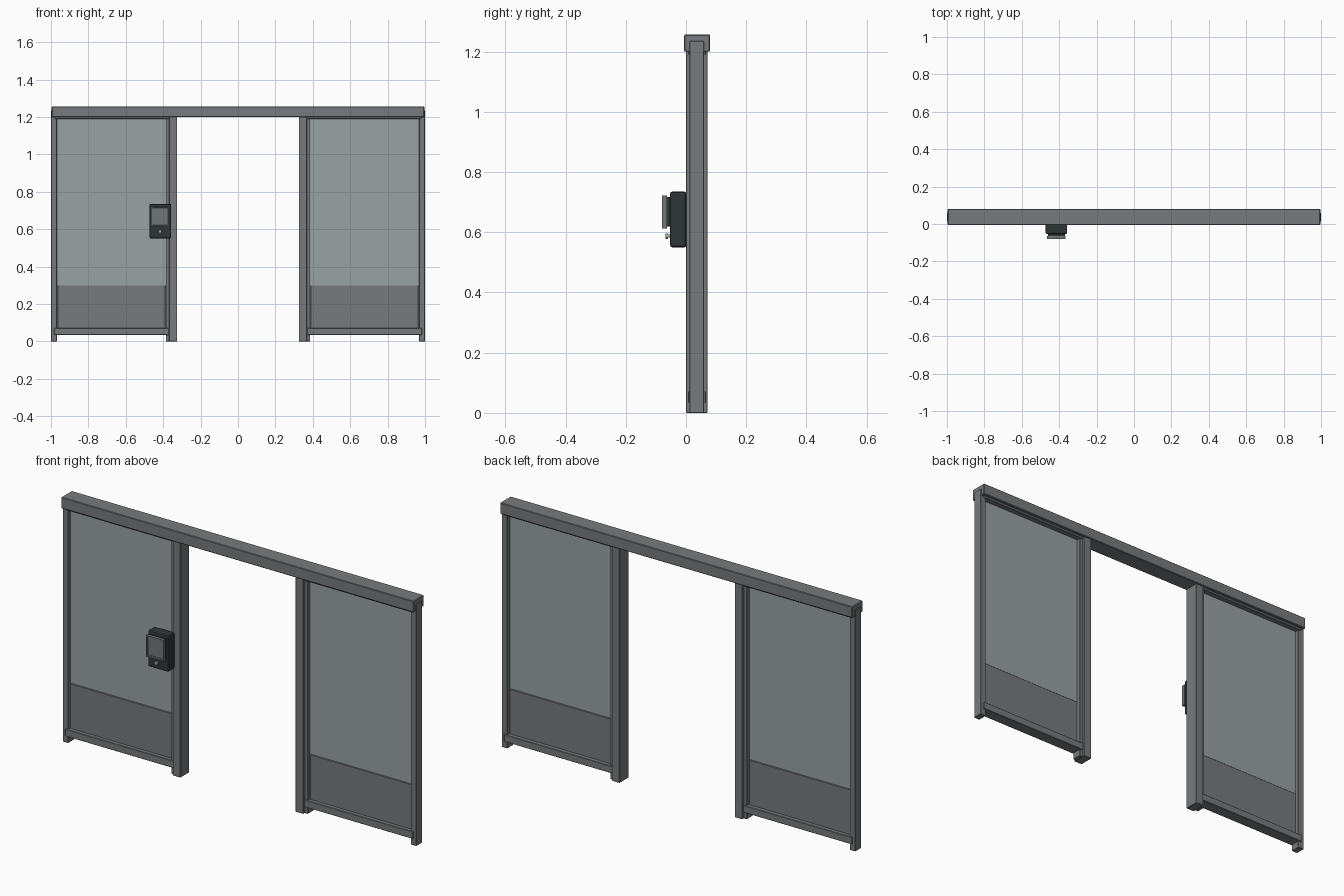
import bpy
import bmesh
import math
from mathutils import Matrix

if "Cube" in bpy.data.objects:
    bpy.data.objects.remove(bpy.data.objects["Cube"])


def material(name, r, g, b):
    m = bpy.data.materials.new(name)
    m.diffuse_color = (r, g, b, 1)
    m.use_nodes = True
    m.node_tree.nodes["Principled BSDF"].inputs["Base Color"].default_value = m.diffuse_color
    return m


METAL = material("grey metal", 0.185, 0.193, 0.205)
GLASS = material("pale glass", 0.315, 0.36, 0.37)
DARK = material("dark housing", 0.028, 0.036, 0.036)
SCREEN = material("screen grey", 0.16, 0.18, 0.18)
STEEL = material("light steel", 0.4, 0.42, 0.43)


def finish(name, bm, mat, bevel=0.0, segments=1):
    mesh = bpy.data.meshes.new(name)
    bm.to_mesh(mesh)
    bm.free()
    obj = bpy.data.objects.new(name, mesh)
    bpy.context.collection.objects.link(obj)
    mesh.materials.append(mat)
    if bevel:
        mod = obj.modifiers.new("edge", 'BEVEL')
        mod.width = bevel
        mod.segments = segments
    return obj


def box(name, x, y, z, mat, bevel=0.0, segments=1):
    """Box spanning the given (low, high) ranges."""
    bm = bmesh.new()
    bmesh.ops.create_cube(bm, size=1)
    for v in bm.verts:
        v.co = [r[0] + (c + 0.5) * (r[1] - r[0]) for c, r in zip(v.co, (x, y, z))]
    return finish(name, bm, mat, bevel, segments)


def span(s, a, b):
    """Mirror an x range to the chosen side."""
    return tuple(sorted((s * a, s * b)))


# Top beam across both panels
box("top_beam", (-0.996, 0.996), (-0.006, 0.08), (1.20, 1.257), METAL, 0.003)

# Two mirrored glazed side panels
for side, s in (("left", -1), ("right", 1)):
    box(side + "_outer_post", span(s, 0.968, 1.0), (0.012, 0.06), (0, 1.235), METAL, 0.002)
    box(side + "_inner_post", span(s, 0.325, 0.369), (0.0, 0.072), (0, 1.205), METAL, 0.002)
    box(side + "_glazing_strip", span(s, 0.367, 0.386), (0.012, 0.06), (0, 1.205), METAL, 0.002)
    box(side + "_top_rail", span(s, 0.37, 0.98), (0.007, 0.066), (1.19, 1.205), METAL, 0.002)
    box(side + "_bottom_rail", span(s, 0.37, 0.983), (0.007, 0.066), (0.034, 0.071), METAL, 0.002)
    box(side + "_glass", span(s, 0.38, 0.972), (0.032, 0.040), (0.06, 1.195), GLASS)
    box(side + "_kick_panel", span(s, 0.388, 0.965), (0.027, 0.045), (0.065, 0.30), METAL, 0.002)

# Control box fixed to the left panel
box("control_housing", (-0.473, -0.357), (-0.053, 0.001), (0.55, 0.735), DARK, 0.007, 2)
box("glass_mount", (-0.455, -0.375), (0.0, 0.034), (0.57, 0.715), DARK)
box("screen_base", (-0.459, -0.370), (-0.065, -0.05), (0.62, 0.717), DARK)

# Screen frame with inset, recessed display
frame = box("screen_frame", (-0.465, -0.365), (-0.08, -0.063), (0.613, 0.722), SCREEN)
bm = bmesh.new()
bm.from_mesh(frame.data)
front = [f for f in bm.faces if f.calc_center_median().y < -0.079]
bmesh.ops.inset_region(bm, faces=front, thickness=0.010)
bmesh.ops.inset_region(bm, faces=front, thickness=0.003, depth=-0.005)
bm.to_mesh(frame.data)
bm.free()

# Small turn knob on a short stem
for name, radius, y0, y1 in (("knob_stem", 0.005, -0.062, -0.05),
                             ("knob_head", 0.009, -0.068, -0.060)):
    bm = bmesh.new()
    bmesh.ops.create_cone(
        bm, cap_ends=True, segments=12, radius1=radius, radius2=radius, depth=y1 - y0,
        matrix=Matrix.Translation((-0.417, (y0 + y1) / 2, 0.587))
        @ Matrix.Rotation(math.pi / 2, 4, 'X'))
    finish(name, bm, STEEL)
